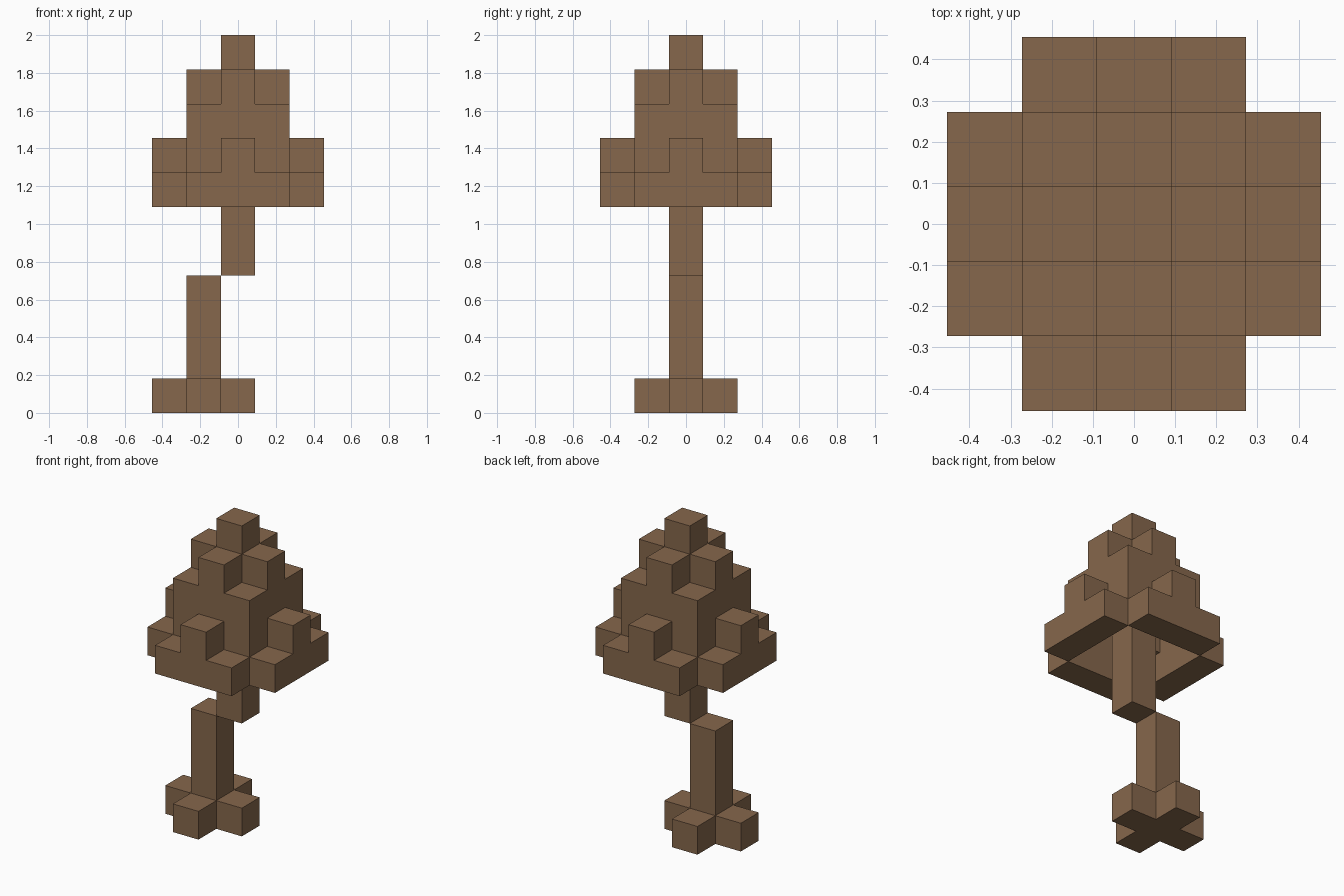
import bpy, bmesh
from mathutils import Vector

default = bpy.data.objects.get("Cube")
if default:
    bpy.data.objects.remove(default, do_unlink=True)

UNIT = 2 / 11  # edge length of one block

bark = bpy.data.materials.new("brown_bark")
bark.use_nodes = True
colour = (0.238, 0.136, 0.072, 1)
bark.diffuse_color = colour
bark.node_tree.nodes["Principled BSDF"].inputs["Base Color"].default_value = colour


def layer(z, rule, cx=0):
    """Blocks of one level whose distances from the axis satisfy the rule."""
    span = range(-2, 3)
    return {(cx + x, y, z) for x in span for y in span if rule(abs(x), abs(y))}


def column(x, bottom, top):
    return {(x, 0, z) for z in range(bottom, top)}


parts = {
    # cross of roots around the offset lower trunk
    "roots": layer(0, lambda x, y: x + y == 1, cx=-1),
    "lower_trunk": column(-1, 0, 4),
    "upper_trunk": column(0, 4, 10),
    # hollow foliage, narrowing upwards
    "canopy_rim": layer(6, lambda x, y: max(x, y) == 2 and x + y < 4),
    "canopy_bumps": layer(7, lambda x, y: x + y == 2),
    "canopy_body": layer(8, lambda x, y: max(x, y) == 1),
    "canopy_shoulders": layer(9, lambda x, y: x + y == 1),
    "canopy_tip": layer(10, lambda x, y: x + y == 0),
}
filled = set().union(*parts.values())


def build(name, cells):
    """Mesh the blocks, keeping only faces that are not against another block."""
    bm = bmesh.new()
    for cell in sorted(cells):
        for axis in range(3):
            for side in (-1, 1):
                normal = Vector((0, 0, 0))
                normal[axis] = side
                neighbour = tuple(int(c + n) for c, n in zip(cell, normal))
                if neighbour in filled:
                    continue
                u = Vector((0, 0, 0))
                u[(axis + 1) % 3] = 1
                v = normal.cross(u)
                centre = Vector(cell) + Vector((0, 0, 0.5)) + normal / 2
                corners = ((-u - v) / 2, (u - v) / 2, (u + v) / 2, (v - u) / 2)
                bm.faces.new([bm.verts.new((centre + c) * UNIT) for c in corners])
    bmesh.ops.remove_doubles(bm, verts=bm.verts[:], dist=0.001)
    mesh = bpy.data.meshes.new(name)
    bm.to_mesh(mesh)
    bm.free()
    mesh.materials.append(bark)
    bpy.context.collection.objects.link(bpy.data.objects.new(name, mesh))


for part_name, part_cells in parts.items():
    build(part_name, part_cells)
